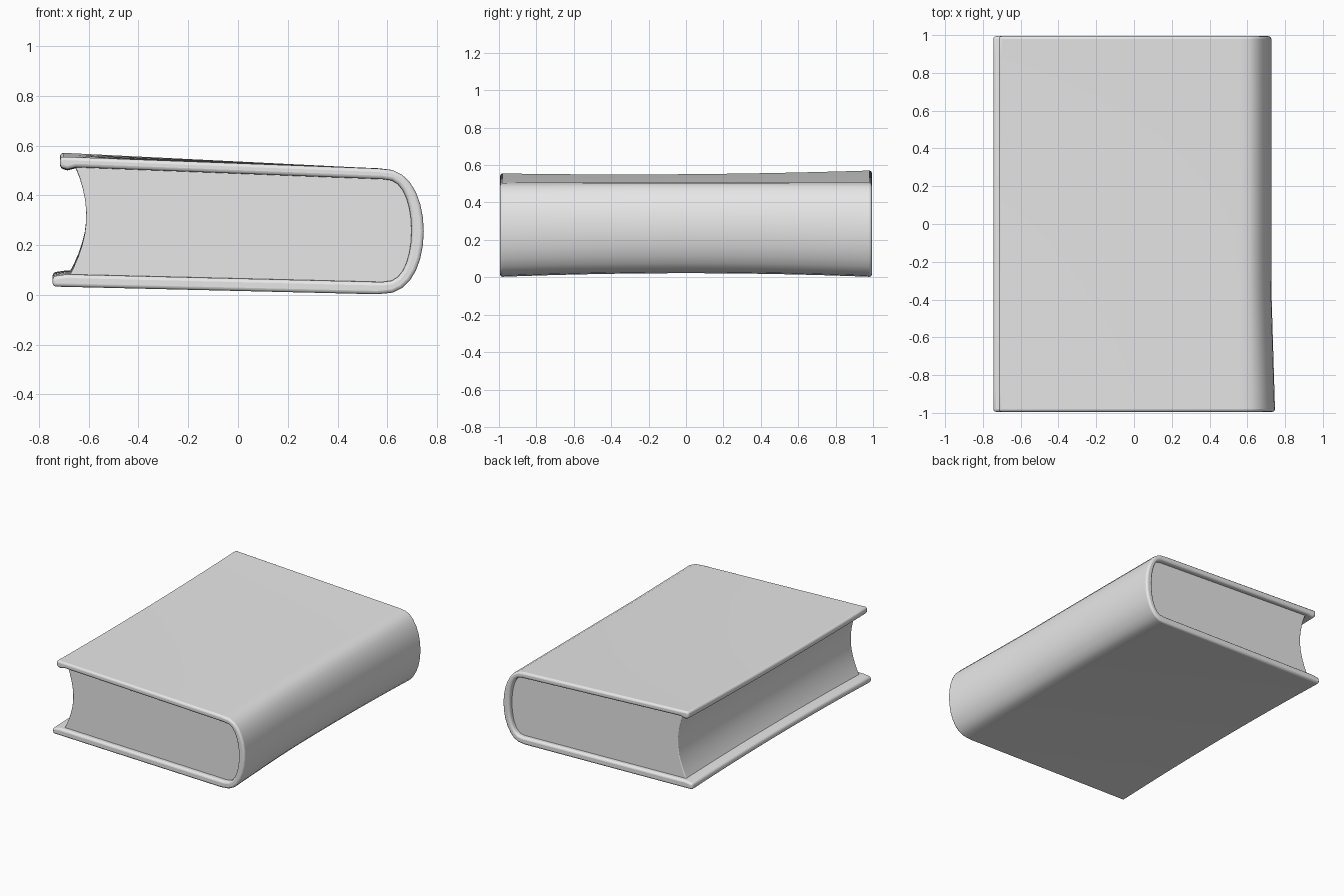
import bpy
import bmesh
import math

cube = bpy.data.objects.get("Cube")
if cube:
    bpy.data.objects.remove(cube, do_unlink=True)

grey = bpy.data.materials.new("plain grey")
grey.use_nodes = True
colour = (0.8, 0.8, 0.8, 1)
grey.diffuse_color = colour
grey.node_tree.nodes["Principled BSDF"].inputs["Base Color"].default_value = colour


def arc(cx, cz, rx, rz, steps=14):
    """Rounded spine curve from top to bottom, a little squarer than an ellipse."""
    points = []
    for i in range(steps + 1):
        t = math.pi * (0.5 - i / steps)
        points.append((cx + rx * max(math.cos(t), 0) ** 0.75, cz + rz * math.sin(t)))
    return points


def warp(x, y, z):
    """Slight sag of the boards and waist of the spine along the length."""
    h = z / 0.55
    left = min(max((0.6 - x) / 1.3, 0), 1)
    sag = 1 - y * y
    dz = (1 - h) * 0.02 * sag + h * left * (0.008 * (y + 1) - 0.012 * sag)
    spine = min(max((x - 0.55) / 0.15, 0), 1)
    dx = -0.02 * spine * min(1, (y + 1) * 1.5)
    return x + dx, y, z + dz


def loft(name, profile, half_length, bevel, steps=16):
    """Sweep a closed x-z profile along y."""
    bm = bmesh.new()
    rings = []
    for i in range(steps + 1):
        y = half_length * (2 * i / steps - 1)
        rings.append([bm.verts.new(warp(x, y, z)) for x, z in profile])
    n = len(profile)
    for a, b in zip(rings, rings[1:]):
        for j in range(n):
            k = (j + 1) % n
            bm.faces.new((a[j], a[k], b[k], b[j]))
    bm.faces.new(rings[0])
    bm.faces.new(rings[-1])
    bmesh.ops.recalc_face_normals(bm, faces=bm.faces)
    mesh = bpy.data.meshes.new(name)
    bm.to_mesh(mesh)
    bm.free()
    mesh.materials.append(grey)
    obj = bpy.data.objects.new(name, mesh)
    bpy.context.collection.objects.link(obj)
    if bevel:
        mod = obj.modifiers.new("soft edges", "BEVEL")
        mod.width = bevel
        mod.segments = 3
        mod.limit_method = "ANGLE"
        mod.angle_limit = math.radians(40)
    bpy.ops.object.select_all(action="DESELECT")
    obj.select_set(True)
    bpy.context.view_layer.objects.active = obj
    bpy.ops.object.shade_smooth_by_angle(angle=math.radians(40))
    return obj


# Cover: two boards joined by a rounded spine, with a small lip on the upper board
outer = [(-0.715, 0.556)] + arc(0.56, 0.255, 0.187, 0.253) + [(-0.745, 0.033)]
inner = [(-0.745, 0.074), (-0.69, 0.082)] + arc(0.58, 0.258, 0.118, 0.207)[::-1]
lip = [(-0.65, 0.513), (-0.685, 0.504), (-0.715, 0.512)]
loft("cover", outer + inner + lip, 0.994, 0.014)

# Page block: rounded at the spine, hollow along the opening edge
hollow = []
for i in range(11):
    t = i / 10
    bulge = math.sin(math.pi * t) ** 0.9
    hollow.append((-0.685 + 0.03 * t + 0.06 * bulge, 0.06 + 0.46 * t))
pages = hollow + arc(0.575, 0.258, 0.13, 0.215)
loft("pages", pages, 0.96, 0.006)
